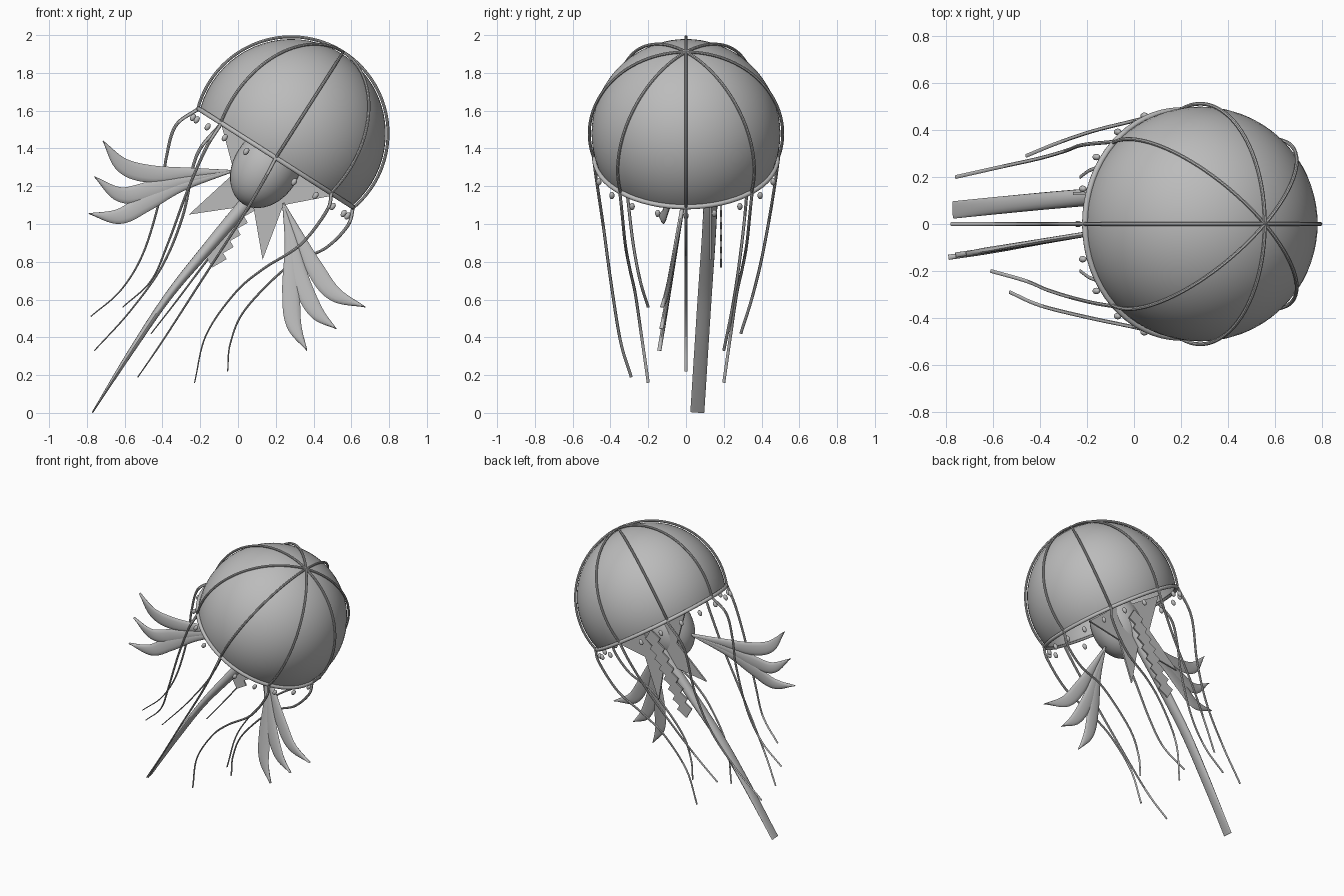
import bpy, bmesh, math
from mathutils import Matrix, Vector

if "Cube" in bpy.data.objects:
    bpy.data.objects.remove(bpy.data.objects["Cube"])

grey = bpy.data.materials.new("soft grey")
grey.diffuse_color = (0.5, 0.5, 0.5, 1)
grey.use_nodes = True
grey.node_tree.nodes["Principled BSDF"].inputs["Base Color"].default_value = grey.diffuse_color

# Bell frame: origin in the rim plane, local z along the tilted bell axis
TILT = math.radians(32.5)
BELL = Matrix.Translation((0.2, 0, 1.35)) @ Matrix.Rotation(TILT, 4, 'Y')
RISE = 0.153


def finish(name, bm, smooth=True):
    bmesh.ops.recalc_face_normals(bm, faces=bm.faces)
    me = bpy.data.meshes.new(name)
    bm.to_mesh(me)
    bm.free()
    ob = bpy.data.objects.new(name, me)
    bpy.context.collection.objects.link(ob)
    me.materials.append(grey)
    if smooth:
        bpy.context.view_layer.objects.active = ob
        ob.select_set(True)
        bpy.ops.object.shade_smooth_by_angle(angle=math.radians(40))
        ob.select_set(False)
    return ob


def spline(rows, steps=8):
    """Smooth curve through rows of (x, y, z, half thickness)."""
    rows = [Vector(r) for r in rows]
    p = [rows[0] * 2 - rows[1]] + rows + [rows[-1] * 2 - rows[-2]]
    out = []
    for i in range(1, len(p) - 2):
        for s in range(steps):
            t = s / steps
            out.append(0.5 * (2 * p[i] + (p[i + 1] - p[i - 1]) * t
                       + (2 * p[i - 1] - 5 * p[i] + 4 * p[i + 1] - p[i + 2]) * t ** 2
                       + (3 * p[i] - p[i - 1] - 3 * p[i + 1] + p[i + 2]) * t ** 3))
    return out + [rows[-1]]


def sweep(name, pts, side_half, ref=Vector((0, 1, 0)), sides=10):
    """Elliptic tube: thickness varies in plane, width along ref is fixed."""
    bm = bmesh.new()
    rings = []
    for i, q in enumerate(pts):
        t = (pts[min(i + 1, len(pts) - 1)].xyz - pts[max(i - 1, 0)].xyz).normalized()
        n = ref.cross(t).normalized()
        b = t.cross(n)
        half = max(q.w, 0.0015)
        ring = []
        for k in range(sides):
            a = 2 * math.pi * k / sides
            ring.append(bm.verts.new(q.xyz + n * half * math.cos(a) + b * side_half * math.sin(a)))
        rings.append(ring)
    for r0, r1 in zip(rings, rings[1:]):
        for k in range(sides):
            j = (k + 1) % sides
            bm.faces.new((r0[k], r0[j], r1[j], r1[k]))
    bm.faces.new(rings[0])
    bm.faces.new(rings[-1])
    return finish(name, bm)


def plate(name, outlines, y, thick):
    """Thin flat plates in the xz plane."""
    bm = bmesh.new()
    for o in outlines:
        f = bm.faces.new([bm.verts.new((x, y - thick / 2, z)) for x, z in o])
        ext = bmesh.ops.extrude_face_region(bm, geom=[f])["geom"]
        vs = [v for v in ext if isinstance(v, bmesh.types.BMVert)]
        bmesh.ops.translate(bm, verts=vs, vec=(0, thick, 0))
    return finish(name, bm, False)


# Bell: sphere cut at the rim plane, open below
bm = bmesh.new()
bmesh.ops.create_uvsphere(bm, u_segments=64, v_segments=32, radius=0.5,
                          matrix=Matrix.Translation((0, 0, RISE)))
bmesh.ops.bisect_plane(bm, geom=bm.verts[:] + bm.edges[:] + bm.faces[:],
                       plane_co=(0, 0, 0), plane_no=(0, 0, 1), clear_inner=True)
bm.transform(BELL)
bell = finish("bell", bm)
shell = bell.modifiers.new("shell", 'SOLIDIFY')
shell.thickness = 0.01

# Rim ring
bpy.ops.mesh.primitive_torus_add(major_radius=0.484, minor_radius=0.013,
                                 major_segments=64, minor_segments=10)
rim = bpy.context.object
rim.name = "rim"
rim.matrix_world = BELL
rim.data.materials.append(grey)
bpy.ops.object.shade_smooth_by_angle(angle=math.radians(40))
rim.select_set(False)

# Ribs: eight arcs from apex to rim
RIB = 0.512
end = math.acos(-RISE / RIB)
for k in range(8):
    a = k * math.pi / 4
    pts = []
    for i in range(33):
        th = end * i / 32
        p = BELL @ Vector((RIB * math.sin(th) * math.cos(a), RIB * math.sin(th) * math.sin(a),
                           RISE + RIB * math.cos(th)))
        pts.append(Vector((*p, 0.008)))
    ref = BELL.to_3x3() @ Vector((-math.sin(a), math.cos(a), 0))
    sweep(f"rib_{k}", pts, 0.008, ref, 8)

# Trailing strands: side-view path, start and end y
near_low = [(0.495, 1.165), (0.47, 1.07), (0.33, 0.89), (0.13, 0.76), (-0.02, 0.63),
            (-0.17, 0.41), (-0.23, 0.16)]
strands = [
    ([(-0.21, 1.61), (-0.33, 1.52), (-0.38, 1.35), (-0.41, 1.15), (-0.5, 0.85),
      (-0.62, 0.65), (-0.78, 0.51)], 0, 0),
    ([(0.61, 1.09), (0.58, 0.99), (0.46, 0.87), (0.27, 0.78), (0.04, 0.55),
      (-0.04, 0.37), (-0.055, 0.22)], 0, 0),
    ([(-0.09, 1.53), (-0.17, 1.4), (-0.27, 1.17), (-0.37, 0.9), (-0.46, 0.7),
      (-0.61, 0.56)], -0.35, -0.2),
    ([(-0.09, 1.53), (-0.22, 1.36), (-0.29, 1.05), (-0.4, 0.78), (-0.57, 0.54),
      (-0.76, 0.33)], 0.35, 0.2),
    ([(0.2, 1.35), (0.13, 1.22), (0, 1.0), (-0.2, 0.69), (-0.4, 0.38),
      (-0.53, 0.19)], -0.49, -0.29),
    ([(0.2, 1.35), (0.13, 1.22), (0, 1.02), (-0.17, 0.8), (-0.32, 0.6),
      (-0.46, 0.42)], 0.49, 0.29),
    (near_low, -0.35, -0.2), (near_low, 0.35, 0.2)]
for k, (path, y0, y1) in enumerate(strands):
    rows = []
    for i, (x, z) in enumerate(path):
        t = i / (len(path) - 1)
        rows.append((x, y0 + (y1 - y0) * t ** 1.5, z, 0.01 - 0.007 * t))
    sweep(f"strand_{k}", spline(rows), 0.008, sides=8)

# Thick trailing arm
sweep("thick_arm", spline([(0.16, 0.14, 1.28, 0.03), (0.04, 0.13, 1.11, 0.036),
                           (-0.12, 0.12, 0.92, 0.032), (-0.36, 0.1, 0.63, 0.022),
                           (-0.57, 0.08, 0.32, 0.015), (-0.77, 0.06, 0.003, 0.004)]),
      0.037, sides=16)

# Inner body below the rim
bm = bmesh.new()
bmesh.ops.create_uvsphere(bm, u_segments=32, v_segments=20, radius=1)
bm.transform(Matrix.Translation((0.15, 0, 1.3)) @ Matrix.Rotation(TILT, 4, 'Y')
             @ Matrix.Diagonal((0.175, 0.17, 0.23, 1)))
finish("inner_body", bm)

# Star-shaped plate behind the body
star = [(-0.1, 1.57), (-0.02, 1.27), (-0.26, 1.05), (0.08, 1.1), (0.13, 0.81),
        (0.24, 1.1), (0.5, 1.15), (0.3, 1.32), (0.34, 1.6), (0.13, 1.42)]
plate("star_frill", [star], 0.13, 0.012)

# Zigzag ruffle: overlapping upright squares stepping along a slanted line
squares = []
for i in range(8):
    t = i / 7
    cx, cz = -0.12 + 0.26 * t, 0.83 + 0.45 * t
    squares.append([(cx + 0.062 * math.cos(a), cz + 0.062 * math.sin(a))
                    for a in [math.radians(75 + 90 * q) for q in range(4)]])
plate("zigzag_ruffle", squares, 0.185, 0.01)

# Two clusters of curved fronds, three each
clusters = {
    "side_frond": ((-0.03, 1.28), [
        [(-0.25, 1.27), (-0.46, 1.265), (-0.61, 1.31), (-0.715, 1.44)],
        [(-0.28, 1.23), (-0.46, 1.18), (-0.62, 1.155), (-0.76, 1.25)],
        [(-0.3, 1.2), (-0.49, 1.11), (-0.63, 1.04), (-0.79, 1.055)]]),
    "lower_frond": ((0.24, 1.11), [
        [(0.33, 0.92), (0.41, 0.76), (0.51, 0.63), (0.675, 0.56)],
        [(0.285, 0.92), (0.33, 0.71), (0.41, 0.54), (0.52, 0.445)],
        [(0.275, 0.89), (0.28, 0.65), (0.295, 0.47), (0.365, 0.33)]])}
for name, (root, paths) in clusters.items():
    for k, path in enumerate(paths):
        rows = []
        for (x, z), w in zip([root] + path, (0.006, 0.028, 0.046, 0.04, 0.002)):
            d = math.hypot(x - root[0], z - root[1])
            rows.append((x, -0.015 - 0.16 * d, z, w))
        sweep(f"{name}_{k}", spline(rows), 0.011, sides=12)

# Beads hanging just under the rim
bm = bmesh.new()
for k in range(20):
    if k in (5, 15):
        continue
    a = k * math.pi / 10
    pos = BELL @ Vector((0.485 * math.cos(a), 0.485 * math.sin(a), -0.055))
    bmesh.ops.create_uvsphere(bm, u_segments=12, v_segments=8, radius=1,
                              matrix=Matrix.Translation(pos) @ Matrix.Rotation(TILT, 4, 'Y')
                              @ Matrix.Diagonal((0.014, 0.014, 0.021, 1)))
finish("rim_beads", bm)
